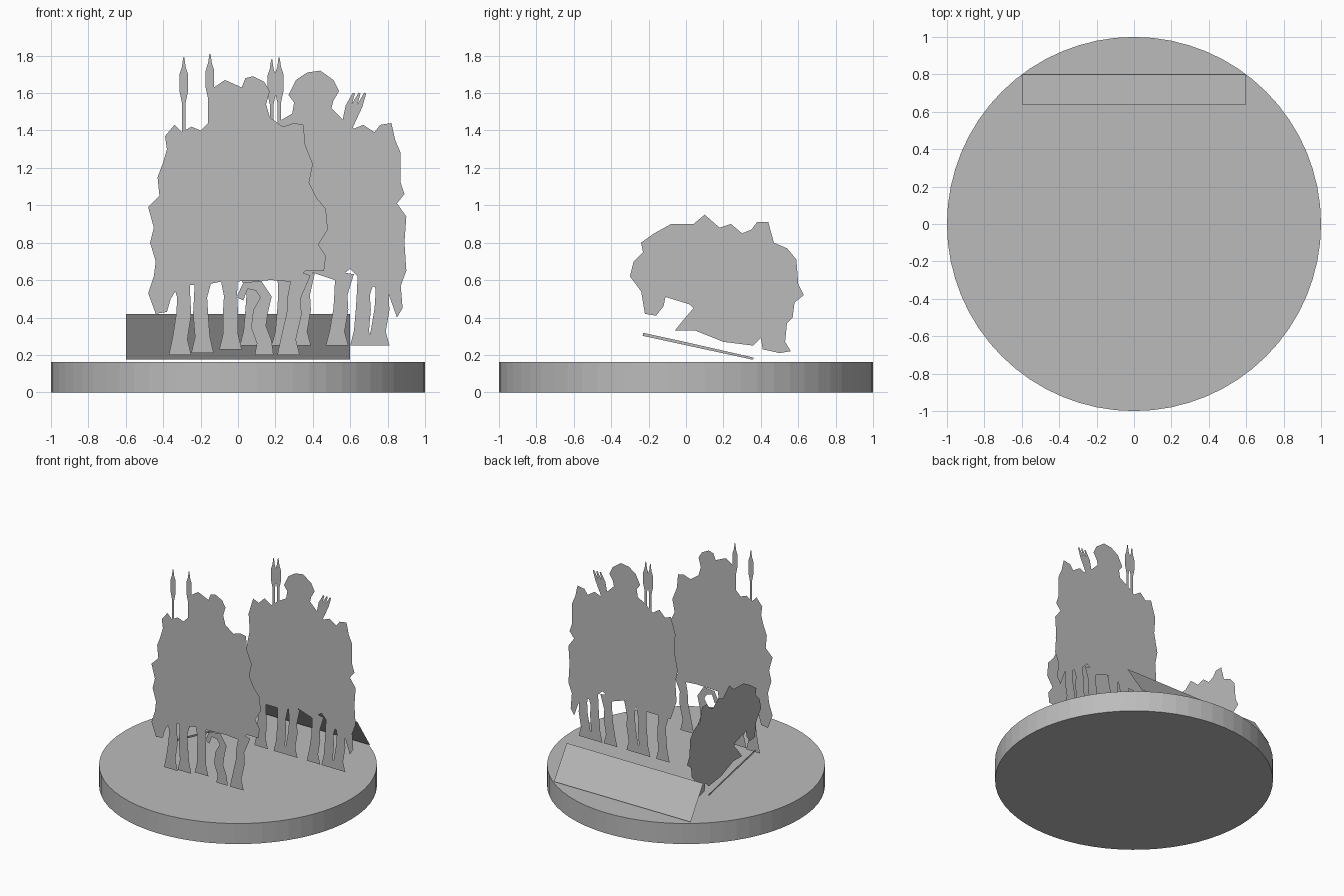
import bpy
import bmesh
from mathutils import Vector

default_cube = bpy.data.objects.get("Cube")
if default_cube:
    bpy.data.objects.remove(default_cube, do_unlink=True)

UNIT = 0.01  # outlines are written in hundredths

# One grey material for the whole model
stone_grey = bpy.data.materials.new("stone_grey")
stone_grey.use_nodes = True
grey = (0.5, 0.5, 0.5, 1)
stone_grey.diffuse_color = grey
stone_grey.node_tree.nodes["Principled BSDF"].inputs["Base Color"].default_value = grey


def finish(name, bm):
    """Turn a bmesh into a named grey object."""
    mesh = bpy.data.meshes.new(name)
    bm.to_mesh(mesh)
    bm.free()
    mesh.materials.append(stone_grey)
    obj = bpy.data.objects.new(name, mesh)
    bpy.context.collection.objects.link(obj)
    return obj


def front_plane(depth):
    """Upright plane facing the front, at the given y."""
    return (lambda across, up: Vector((across * UNIT, depth, up * UNIT))), Vector((0, -1, 0))


def side_plane(offset):
    """Upright plane facing sideways, at the given x."""
    return (lambda across, up: Vector((offset, across * UNIT, up * UNIT))), Vector((1, 0, 0))


def add_face(bm, points, facing):
    face = bm.faces.new([bm.verts.new(point) for point in points])
    face.normal_update()
    if face.normal.dot(facing) < 0:
        face.normal_flip()


def cutout(name, plane, outline):
    """Flat paper-thin silhouette from a closed outline."""
    place, facing = plane
    bm = bmesh.new()
    add_face(bm, [place(across, up) for across, up in outline], facing)
    return finish(name, bm)


def ribbon(name, plane, path):
    """Flat strip along a path of (across, up, half width) points."""
    place, facing = plane
    bm = bmesh.new()
    left_side, right_side = [], []
    for index, (across, up, half) in enumerate(path):
        before = path[max(index - 1, 0)]
        after = path[min(index + 1, len(path) - 1)]
        along = Vector((after[0] - before[0], after[1] - before[1])).normalized()
        left_side.append(place(across - along.y * half, up + along.x * half))
        right_side.append(place(across + along.y * half, up - along.x * half))
    for index in range(len(path) - 1):
        quad = (left_side[index], left_side[index + 1],
                right_side[index + 1], right_side[index])
        add_face(bm, quad, facing)
    bmesh.ops.remove_doubles(bm, verts=bm.verts, dist=UNIT * UNIT)
    return finish(name, bm)


def leg(name, plane, hip, knee, foot, ground, top=64):
    """Horse leg: wide thigh, narrow shin and a broad hoof."""
    height = top - ground
    path = [
        (hip, top, 5),
        (knee, ground + height * 0.7, 3.5),
        (knee, ground + height * 0.5, 4),
        (foot, ground + height * 0.2, 4),
        (foot, ground, 6),
    ]
    return ribbon(name, plane, path)


def spear(name, plane, across, base, tip):
    """Thin shaft with a leaf-shaped head."""
    path = [
        (across, base, 1),
        (across, tip - 24, 1),
        (across, tip - 18, 2.3),
        (across, tip - 9, 2.3),
        (across, tip - 5, 1),
        (across, tip, 0.3),
    ]
    return ribbon(name, plane, path)


# Round base
bm = bmesh.new()
bmesh.ops.create_cone(bm, cap_ends=True, segments=64, radius1=1, radius2=1, depth=0.163)
bmesh.ops.translate(bm, verts=bm.verts, vec=(0, 0, 0.163 / 2))
finish("round_base", bm)

# Leaning panel at the rear
bm = bmesh.new()
low, high = (0.8, 0.175), (0.64, 0.42)
add_face(bm, [Vector((-0.6, *low)), Vector((0.6, *low)),
              Vector((0.6, *high)), Vector((-0.6, *high))], Vector((0, 1, 1)))
finish("leaning_panel", bm)

# Front pair of riders, bodies and horses
near = front_plane(-0.4)
cutout("front_riders", near, [
    (-44, 42), (-48, 53), (-45, 62), (-44, 70), (-47, 80), (-45, 88),
    (-48, 99), (-42, 105), (-43, 115), (-40, 123), (-38, 130), (-39, 137),
    (-34, 143), (-30, 139), (-25, 142), (-20, 140), (-15, 145), (-16, 156),
    (-13, 163), (-7, 167), (2, 163), (4, 168), (8, 169), (14, 166),
    (17, 161), (15, 154), (17, 147), (24, 142), (30, 144), (35, 143),
    (36, 132), (40, 122), (38, 112), (42, 104), (47, 98), (48, 87),
    (43, 79), (47, 73), (46, 65), (36, 65), (30, 59), (18, 60),
    (-10, 59), (-20, 57), (-31, 58), (-36, 50), (-38, 43),
])
for name, hip, knee, foot, ground in (
    ("front_leg_outer", -31, -29, -31, 20),
    ("front_leg_second", -18, -20, -19, 21),
    ("front_leg_middle", -5, -4, -4, 23),
    ("front_leg_inner", 34, 30, 27, 20),
):
    leg(name, near, hip, knee, foot, ground)
ribbon("front_leg_raised", near, [
    (1, 50, 2), (4, 57, 2), (11, 57, 3), (15, 51, 3), (12, 43, 4),
    (11, 35, 4), (14, 27, 4), (14, 20, 5),
])
spear("front_spear_outer", near, -29, 138, 179)
spear("front_spear_inner", near, -15, 138, 181)

# Rear pair of riders, bodies and horses
far = front_plane(0.19)
cutout("rear_riders", far, [
    (0, 60), (-5, 75), (-4, 90), (-6, 100), (-3, 115), (-4, 128),
    (0, 141), (5, 139), (10, 144), (16, 140), (22, 145), (29, 149),
    (30, 155), (27, 159), (31, 167), (37, 171), (44, 172), (51, 167),
    (54, 161), (51, 156), (50, 152), (56, 146), (62, 141), (67, 143),
    (73, 139), (76, 143), (82, 144), (84, 135), (87, 128), (87, 112),
    (89, 106), (85, 101), (90, 94), (89, 80), (90, 65), (87, 57),
    (88, 45), (85, 40), (80, 54), (68, 58), (60, 66), (52, 60),
    (40, 64), (24, 60),
])
for name, hip, knee, foot in (
    ("rear_leg_outer", 78, 77, 75),
    ("rear_leg_second", 69, 67, 66),
    ("rear_leg_middle", 57, 55, 53),
    ("rear_leg_fourth", 36, 35, 33),
    ("rear_leg_fifth", 26, 25, 24),
    ("rear_leg_inner", 6, 8, 7),
):
    leg(name, far, hip, knee, foot, 25)
spear("rear_spear_left", far, 18, 140, 178)
spear("rear_spear_right", far, 22, 140, 179)

# Arrows fanning out of the quiver
for index in range(3):
    ribbon("arrow", far, [
        (56 + index * 2, 141, 1),
        (59 + index * 3, 153, 1.5),
        (62 + index * 3, 160, 0.6),
    ])

# Separate beast, side-on, with its fallen pole
side = side_plane(-0.45)
cutout("side_beast", side, [
    (-30, 62), (-28, 70), (-23, 75), (-24, 80), (-17, 85), (-8, 90),
    (4, 90), (10, 95), (18, 88), (24, 90), (30, 85), (35, 87),
    (38, 91), (44, 91), (47, 80), (54, 77), (59, 71), (60, 58),
    (63, 52), (58, 48), (57, 40), (54, 37), (53, 27), (56, 22),
    (50, 21), (41, 23), (40, 29), (36, 25), (20, 27), (5, 33),
    (-6, 33), (-2, 38), (4, 45), (2, 47), (-11, 51), (-12, 46),
    (-16, 41), (-22, 42), (-24, 54),
])
ribbon("fallen_pole", side, [(-23, 31, 0.8), (0, 26, 0.8), (36, 18, 0.6)])
